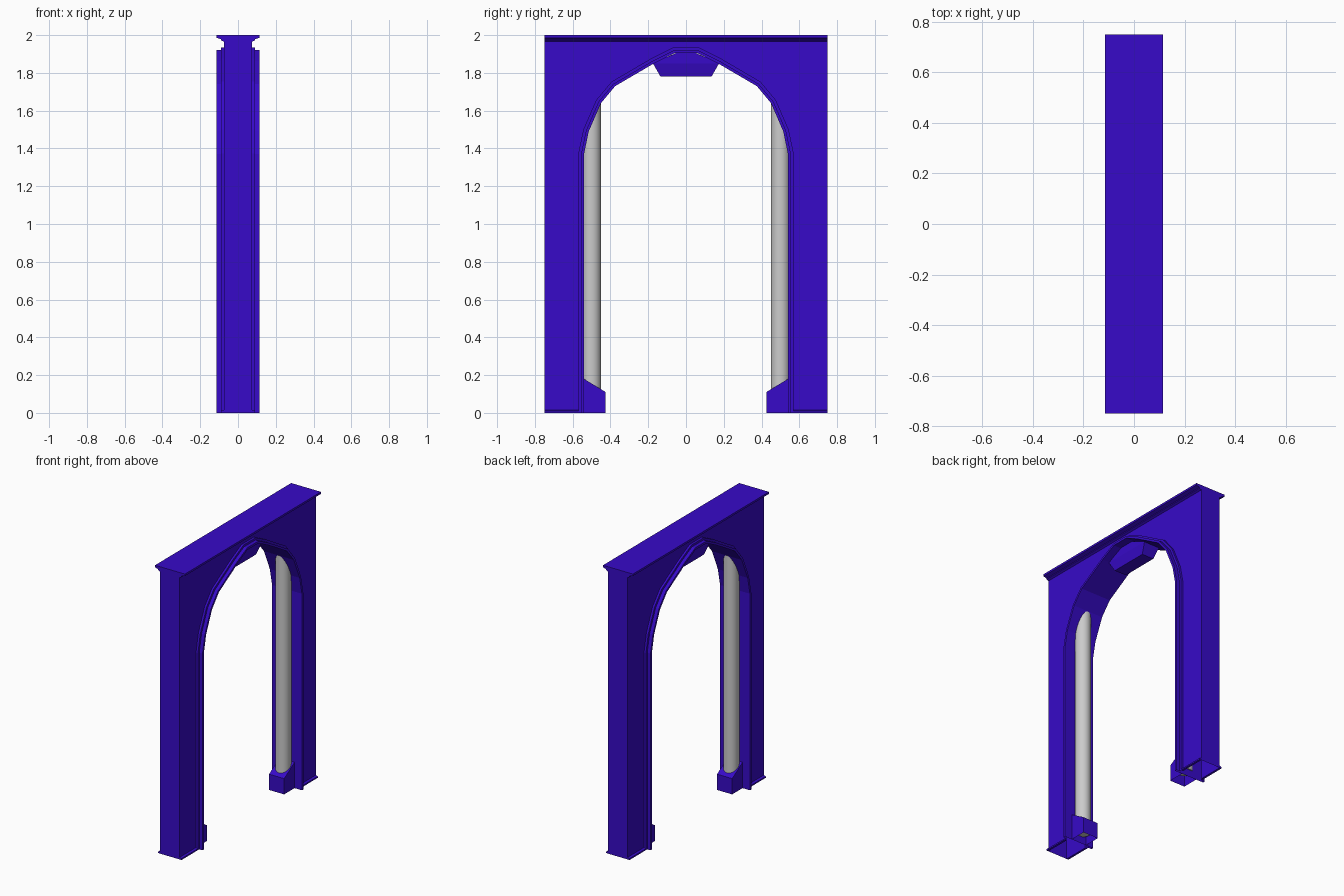
import bpy, bmesh, math
from mathutils import Vector

if "Cube" in bpy.data.objects:
    bpy.data.objects.remove(bpy.data.objects["Cube"])

blue = bpy.data.materials.new("blue_paint")
blue.diffuse_color = (0.038, 0.003, 0.58, 1)
blue.use_nodes = True
blue.node_tree.nodes["Principled BSDF"].inputs["Base Color"].default_value = blue.diffuse_color


def make(name, verts, faces, mat=blue, fix=True):
    me = bpy.data.meshes.new(name)
    me.from_pydata(verts, [], faces)
    if fix:
        bm = bmesh.new()
        bm.from_mesh(me)
        bmesh.ops.recalc_face_normals(bm, faces=bm.faces)
        bm.to_mesh(me)
        bm.free()
    if mat:
        me.materials.append(mat)
    ob = bpy.data.objects.new(name, me)
    bpy.context.collection.objects.link(ob)
    return ob


def prism_y(name, profile, y0, y1):
    """Closed x/z profile extruded along y."""
    n = len(profile)
    verts = [(x, y, z) for y in (y0, y1) for x, z in profile]
    faces = [(i, (i + 1) % n, n + (i + 1) % n, n + i) for i in range(n)]
    faces += [tuple(range(n)), tuple(range(n, 2 * n))]
    return make(name, verts, faces)


def offset(path, d):
    """Mitred outward offset of an open y/z path."""
    out = []
    for i, p in enumerate(path):
        a = (p - path[i - 1]).normalized() if i else None
        b = (path[i + 1] - p).normalized() if i < len(path) - 1 else None
        a, b = a or b, b or a
        n1, n2 = Vector((-a.y, a.x)), Vector((-b.y, b.x))
        m = (n1 + n2).normalized()
        out.append(p + m * d / m.dot(n1))
    return out


# Arch opening path, left foot to right foot
half = [(0.54, 0), (0.54, 1.37), (0.515, 1.49), (0.45, 1.64),
        (0.375, 1.73), (0.17, 1.85), (0.06, 1.905)]
arch = [Vector((-y, z)) for y, z in half] + [Vector(p) for p in reversed(half)]

BODY, STEP, EDGE = 0.075, 0.09, 0.115

# Stepped arch trim with the soffit between its two sides
side = [(0.03, BODY), (0.03, STEP), (0.015, STEP), (0.015, EDGE), (0, EDGE)]
section = side + [(d, -x) for d, x in reversed(side)]
verts = [(x, p.x, p.y) for d, x in section for p in offset(arch, d)]
n = len(arch)
make("arch_trim", verts,
     [(r * n + i, r * n + i + 1, (r + 1) * n + i + 1, (r + 1) * n + i)
      for r in range(len(section) - 1) for i in range(n - 1)])

# Wall faces and outer ends, open underneath
outline = [(p.x, p.y) for p in offset(arch, 0.03)]
outline += [(0.75, 0), (0.75, 1.97), (-0.75, 1.97), (-0.75, 0)]
m = len(outline)
verts = [(x, y, z) for x in (-BODY, BODY) for y, z in outline]
faces = [tuple(range(m)), tuple(range(m, 2 * m))]
faces += [(i, i + 1, m + i + 1, m + i) for i in range(m - 4, m - 1)]
make("wall", verts, faces)

# Stepped cornice along the top
cap = [(BODY, 1.965), (STEP, 1.972), (STEP, 1.978), (EDGE, 1.986), (EDGE, 2.0)]
prism_y("cornice", cap + [(-x, z) for x, z in reversed(cap)], -0.75, 0.75)

# Low skirting at the foot of each wall face
for sx in (-1, 1):
    for sy in (-1, 1):
        prism_y("skirting", [(sx * BODY, 0), (sx * STEP, 0),
                             (sx * STEP, 0.01), (sx * BODY, 0.015)],
                sy * 0.57, sy * 0.75)

# Columns and their sloped, hollow base blocks
for s in (-1, 1):
    bpy.ops.mesh.primitive_cylinder_add(vertices=24, radius=0.05, depth=1.6,
                                        location=(0, s * 0.5, 0.85))
    bpy.context.object.name = "column"
    bpy.ops.object.shade_smooth_by_angle(angle=math.radians(40))
    w = 0.058
    verts = [(x, s * y, z) for x in (-w, w)
             for y, z in ((0.54, 0), (0.425, 0), (0.425, 0.11), (0.54, 0.18))]
    block = make("column_base", verts,
                 [(0, 1, 2, 3), (4, 5, 6, 7), (1, 2, 6, 5), (2, 3, 7, 6)])

# Keystone block tapering down from the crown
verts = []
for z, y, x in ((1.78, 0.135, 0.045), (1.85, 0.175, 0.06), (1.92, 0.175, 0.06)):
    verts += [(-x, -y, z), (x, -y, z), (x, y, z), (-x, y, z)]
faces = [(0, 1, 2, 3)]
faces += [(r + i, r + (i + 1) % 4, r + 4 + (i + 1) % 4, r + 4 + i)
          for r in (0, 4) for i in range(4)]
# Crown follows the arch, so the upper ring shrinks into the wall
verts[8:] = [(x, y * 0.3, 1.905) for x, y, z in verts[8:]]
make("keystone", verts, faces)
